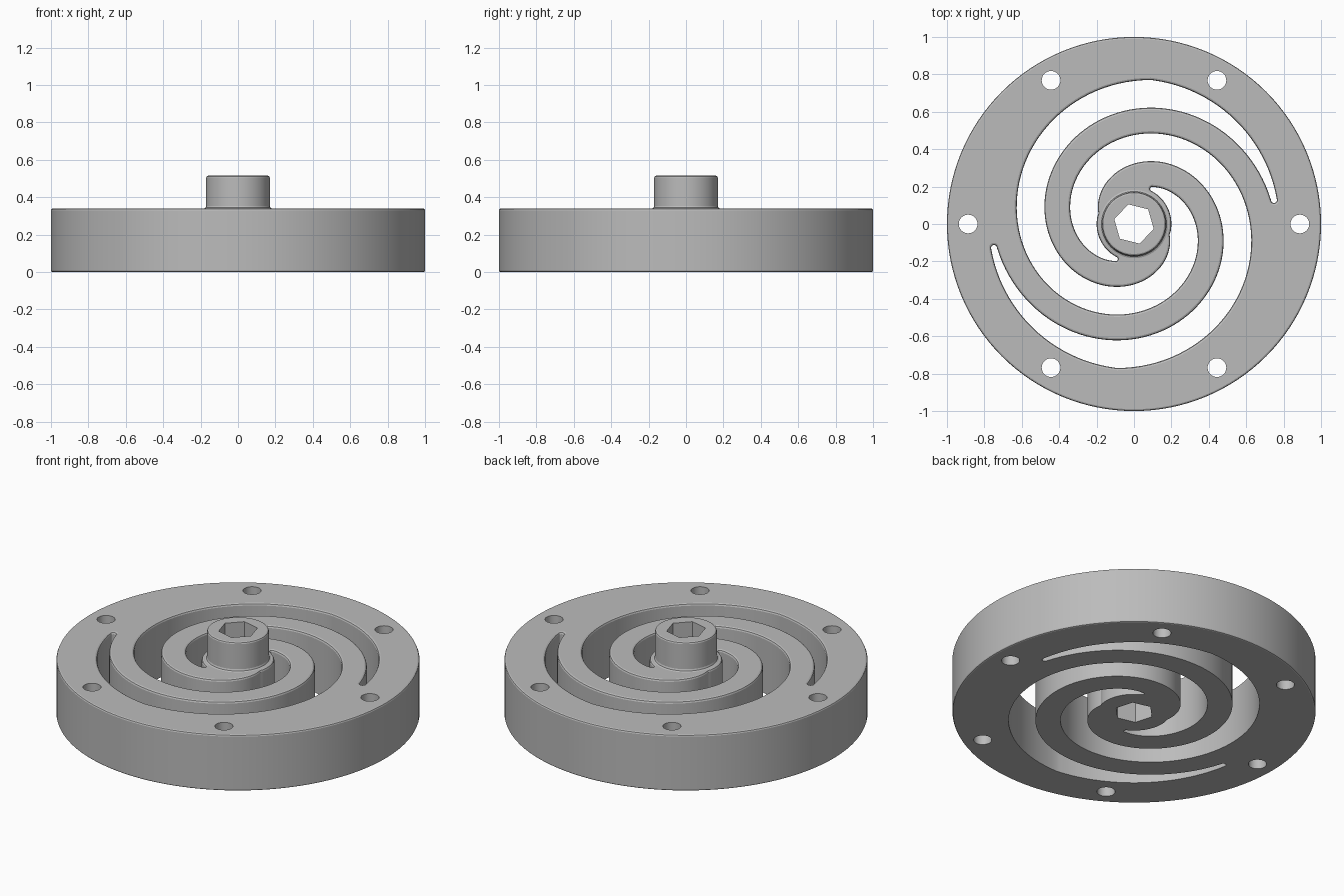
import bpy, bmesh
from math import sin, cos, tau, radians, atan2, hypot, pi
from mathutils import Vector

cube = bpy.data.objects.get("Cube")
if cube:
    bpy.data.objects.remove(cube)

GREY = (0.5, 0.5, 0.5, 1)
grey = bpy.data.materials.new("plain grey")
grey.use_nodes = True
grey.diffuse_color = GREY
grey.node_tree.nodes["Principled BSDF"].inputs["Base Color"].default_value = GREY

PLATE_TOP, HUB_TOP = 0.34, 0.515
PITCH = 0.091          # spiral drop per radian
HUB_LIMIT, RIM_LIMIT = 0.2, 0.775


def ring(radius, sides, centre=(0, 0), turn=0.0):
    return [Vector((centre[0] + radius * cos(turn + tau * i / sides),
                    centre[1] + radius * sin(turn + tau * i / sides))) for i in range(sides)]


def arc(radius, start, end, steps):
    return [Vector((radius * cos(a), radius * sin(a)))
            for a in (start + (end - start) * i / steps for i in range(steps + 1))]


def involute(h0, start, end, steps):
    """Spiral with equal spacing between turns; h0 is its reach at angle zero."""
    points = []
    for i in range(steps + 1):
        a = start + (end - start) * i / steps
        h = h0 - PITCH * a
        points.append(Vector((h * cos(a) + PITCH * sin(a), h * sin(a) - PITCH * cos(a))))
    return points


def round_tip(p, q, steps=6):
    """Half circle from p to q, bulging to the right of the direction of travel."""
    mid, half = (p + q) / 2, (p - q) / 2
    side = Vector((-half.y, half.x))
    return [mid + half * cos(pi * i / steps) + side * sin(pi * i / steps) for i in range(1, steps)]


def spiral_slot(turn):
    # outer edge: along the rim, then spiralling in
    outer = arc(RIM_LIMIT, radians(9.5), radians(82), 24)
    outer += involute(0.913, radians(90), radians(447), 110)
    # inner edge: spiralling in, then around the hub
    inner = involute(0.765, radians(17), radians(371), 110)
    last = atan2(inner[-1].y, inner[-1].x)
    inner += arc(HUB_LIMIT, last, radians(62), 16)[1:]
    inner.reverse()
    loop = outer + round_tip(outer[-1], inner[0]) + inner + round_tip(inner[-1], outer[0])
    c, s = cos(turn), sin(turn)
    return [Vector((c * p.x - s * p.y, s * p.x + c * p.y)) for p in loop]


def inset(points, amount, hole):
    """Move a loop towards the solid side by amount."""
    n = len(points)
    area = sum(points[i - 1].cross(points[i]) for i in range(n))
    sign = (1 if area > 0 else -1) * (-1 if hole else 1)
    moved = []
    for i, p in enumerate(points):
        d = points[(i + 1) % n] - points[i - 1]
        moved.append(p + Vector((-d.y, d.x)).normalized() * amount * sign)
    return moved


def solid(name, loops, bottom_cap=True):
    """Upright solid from loops of (points, hole, profile of (inset, z))."""
    bm = bmesh.new()
    bottom, top = [], []
    for points, hole, profile in loops:
        rows = [[bm.verts.new((p.x, p.y, z)) for p in inset(points, d, hole)] for d, z in profile]
        n = len(points)
        for low, high in zip(rows, rows[1:]):
            for i in range(n):
                bm.faces.new((low[i - 1], low[i], high[i], high[i - 1]))
        for row, edges in ((rows[0], bottom), (rows[-1], top)):
            edges += [bm.edges.get((row[i - 1], row[i])) for i in range(n)]
    bmesh.ops.triangle_fill(bm, edges=top, use_beauty=True, normal=(0, 0, 1))
    if bottom_cap:
        bmesh.ops.triangle_fill(bm, edges=bottom, use_beauty=True, normal=(0, 0, -1))
    bmesh.ops.recalc_face_normals(bm, faces=bm.faces)
    mesh = bpy.data.meshes.new(name)
    bm.to_mesh(mesh)
    bm.free()
    mesh.materials.append(grey)
    obj = bpy.data.objects.new(name, mesh)
    bpy.context.collection.objects.link(obj)
    bpy.ops.object.select_all(action='DESELECT')
    obj.select_set(True)
    bpy.context.view_layer.objects.active = obj
    bpy.ops.object.shade_smooth_by_angle(angle=radians(20))
    return obj


def rounded_top(z, r):
    return [(0, z - r), (r * 0.3, z - r * 0.3), (r, z)]


# Profiles
straight = [(0, 0), (0, PLATE_TOP)]
slot_wall = [(0, 0)] + rounded_top(PLATE_TOP, 0.012)
rim_wall = [(0.008, 0), (0.0024, 0.0024), (0, 0.008)] + rounded_top(PLATE_TOP, 0.01)
hub_wall = [(-0.013, PLATE_TOP), (-0.004, PLATE_TOP + 0.004), (0, PLATE_TOP + 0.013)]
hub_wall += rounded_top(HUB_TOP, 0.01)

# Spiral spring plate with two slots, six bolt holes and a hexagonal bore
hexagon = ring(0.109, 6, turn=radians(46))
loops = [(ring(1.0, 128), False, rim_wall), (hexagon, True, straight)]
for k in range(2):
    loops.append((spiral_slot(k * pi), True, slot_wall))
for k in range(6):
    a = k * tau / 6
    loops.append((ring(0.05, 32, (0.887 * cos(a), 0.887 * sin(a))), True, straight))
solid("spiral_plate", loops)

# Raised hub with the same bore
solid("hub", [(ring(0.17, 64), False, hub_wall),
              (hexagon, True, [(0, PLATE_TOP), (0, HUB_TOP)])], bottom_cap=False)
